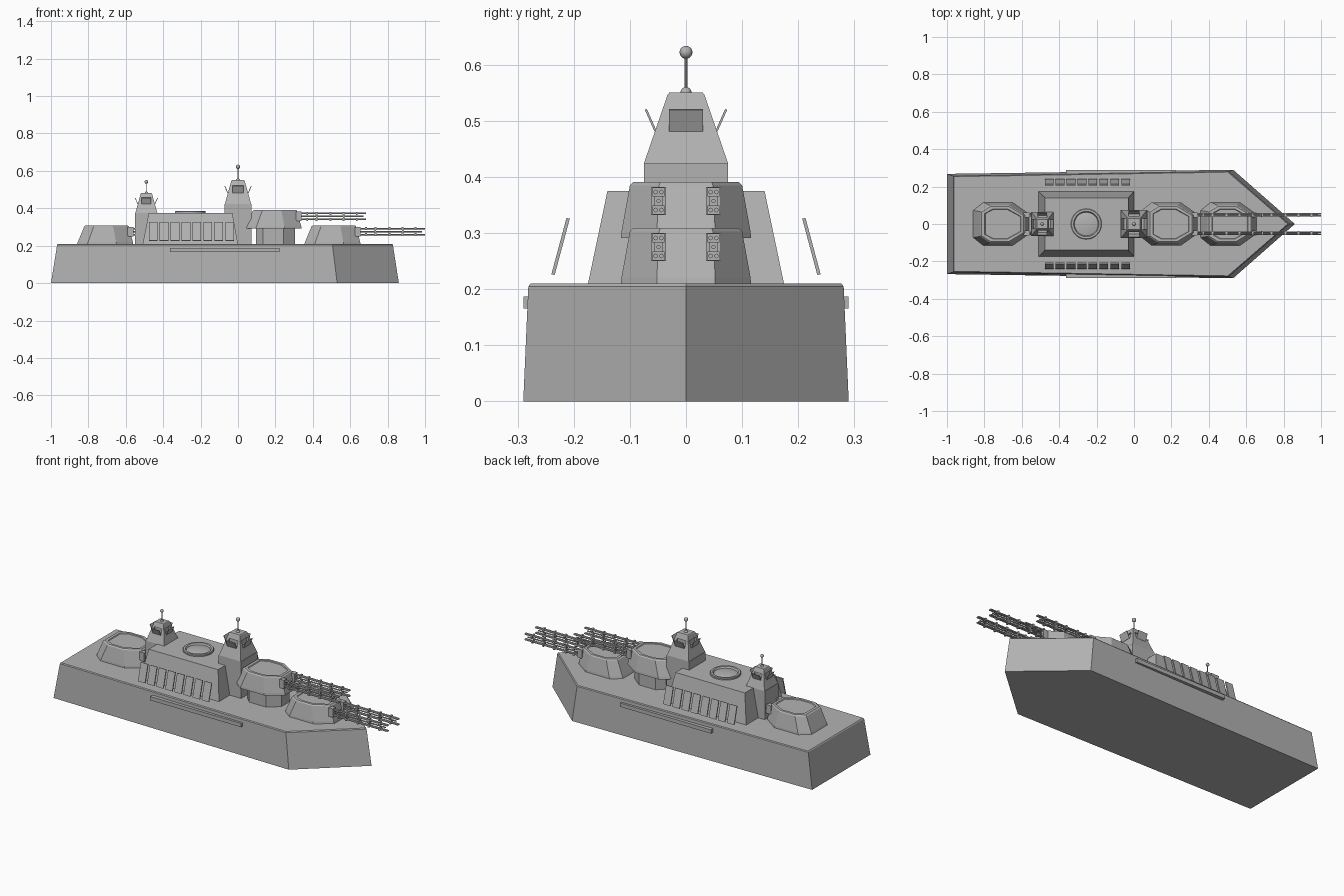
import bpy, bmesh, math
from mathutils import Matrix, Vector

if "Cube" in bpy.data.objects:
    bpy.data.objects.remove(bpy.data.objects["Cube"])

gray = bpy.data.materials.new("hull gray")
gray.diffuse_color = (0.45, 0.45, 0.45, 1)
gray.use_nodes = True
gray.node_tree.nodes["Principled BSDF"].inputs["Base Color"].default_value = gray.diffuse_color


def finish(name, bm):
    bmesh.ops.recalc_face_normals(bm, faces=bm.faces)
    me = bpy.data.meshes.new(name)
    bm.to_mesh(me)
    bm.free()
    me.materials.append(gray)
    ob = bpy.data.objects.new(name, me)
    bpy.context.collection.objects.link(ob)
    return ob


def loft(name, loops):
    """Skin closed loops of 3D points and cap both ends."""
    bm = bmesh.new()
    rings = [[bm.verts.new(p) for p in lp] for lp in loops]
    n = len(rings[0])
    for a, b in zip(rings, rings[1:]):
        for i in range(n):
            j = (i + 1) % n
            bm.faces.new((a[i], a[j], b[j], b[i]))
    bm.faces.new(rings[0][::-1])
    bm.faces.new(rings[-1])
    return finish(name, bm)


def rect(x0, x1, y, z):
    return [(x0, -y, z), (x1, -y, z), (x1, y, z), (x0, y, z)]


def add_box(bm, c, s, rot=None):
    m = Matrix.Translation(c) @ (rot or Matrix()) @ Matrix.Diagonal((*s, 1))
    bmesh.ops.create_cube(bm, size=1, matrix=m)


def add_rod(bm, a, b, r, seg=8):
    a, b = Vector(a), Vector(b)
    q = (b - a).to_track_quat('Z', 'Y').to_matrix().to_4x4()
    bmesh.ops.create_cone(bm, cap_ends=True, segments=seg, radius1=r, radius2=r,
                          depth=(b - a).length, matrix=Matrix.Translation((a + b) / 2) @ q)


def smooth(ob):
    bpy.ops.object.select_all(action='DESELECT')
    ob.select_set(True)
    bpy.context.view_layer.objects.active = ob
    bpy.ops.object.shade_smooth_by_angle(angle=math.radians(35))


# Hull with pointed bow
def hull_ring(xs, ys, xm, ym, xb, z):
    return [(xs, -ys, z), (xm, -ym, z), (xb, 0, z), (xm, ym, z), (xs, ys, z)]


loft("hull", [hull_ring(-1, 0.268, 0.53, 0.29, 0.86, 0),
              hull_ring(-0.967, 0.257, 0.505, 0.281, 0.828, 0.205),
              hull_ring(-0.963, 0.253, 0.502, 0.277, 0.822, 0.21)])

# Side rubbing strips
bm = bmesh.new()
for s in (-1, 1):
    add_box(bm, (-0.07, s * 0.2785, 0.176), (0.585, 0.022, 0.022))
finish("side_strips", bm)

# Superstructure and its round roof hatch
loft("superstructure", [rect(-0.51, 0.0, 0.175, 0.208), rect(-0.477, -0.03, 0.14, 0.375)])


def disc(r, z, n=32):
    return [(-0.255 + r * math.cos(2 * math.pi * i / n), r * math.sin(2 * math.pi * i / n), z)
            for i in range(n)]


smooth(loft("roof_hatch", [disc(0.082, 0.373), disc(0.082, 0.382), disc(0.079, 0.386),
                           disc(0.068, 0.386), disc(0.063, 0.377), disc(0.045, 0.381),
                           disc(0.02, 0.384)]))

# Slanted armour slats along both sides
bm = bmesh.new()
for s in (-1, 1):
    for i in range(8):
        add_box(bm, (-0.454 + i * 0.0586, s * 0.2235, 0.276), (0.046, 0.006, 0.104),
                Matrix.Rotation(s * math.radians(15), 4, 'X'))
finish("armour_slats", bm)


# Gun turrets
def turret_ring(cx, back, front, y, z, cut=1.0):
    yb, yf = 0.072 * cut, 0.052 * cut
    return [(cx + back, -yb, z), (cx + back + 0.055 * cut, -y, z), (cx + front - 0.09 * cut, -y, z),
            (cx + front, -yf, z), (cx + front, yf, z), (cx + front - 0.09 * cut, y, z),
            (cx + back + 0.055 * cut, y, z), (cx + back, yb, z)]


def turret(name, cx, z):
    loft(name, [turret_ring(cx, -0.15, 0.15, 0.116, z),
                turret_ring(cx, -0.146, 0.148, 0.115, z + 0.012),
                turret_ring(cx, -0.112, 0.126, 0.1, z + 0.094, 0.92),
                turret_ring(cx, -0.105, 0.12, 0.094, z + 0.1, 0.88),
                turret_ring(cx, -0.088, 0.105, 0.08, z + 0.1, 0.78),
                turret_ring(cx, -0.085, 0.102, 0.077, z + 0.096, 0.76)])
    bm = bmesh.new()
    x, zc = cx + 0.13, z + 0.066
    for y in (-0.049, 0.049):
        add_box(bm, (x + 0.005, y, zc), (0.03, 0.027, 0.05))        # mounting block
        for dz in (-0.016, 0.016):
            for dy in (-0.005, 0.005):
                add_rod(bm, (x, y + dy, zc + dz), (x + 0.365, y + dy, zc + dz), 0.0042)
            for d in (0.05, 0.1, 0.175, 0.245, 0.315):               # barrel clamps
                add_box(bm, (x + d, y, zc + dz), (0.01, 0.022, 0.016))
        add_rod(bm, (x, y, zc), (x + 0.35, y, zc), 0.004)
        for d in (0.1, 0.245):                                      # tall braces
            add_box(bm, (x + d, y, zc), (0.008, 0.016, 0.046))
    finish(name + "_guns", bm)


turret("front_turret", 0.505, 0.209)
turret("raised_turret", 0.19, 0.291)
turret("rear_turret", -0.71, 0.209)

# Pedestal under the raised turret
loft("turret_pedestal", [turret_ring(0.2, -0.105, 0.105, 0.088, 0.208, 0.7),
                         turret_ring(0.2, -0.105, 0.105, 0.088, 0.293, 0.7)])


# Lookout towers with four windows, open shutters and a mast
def tower(name, cx, z, k):
    loft(name + "_base", [rect(cx - 0.073 * k, cx + 0.073 * k, 0.075 * k, 0.208),
                          rect(cx - 0.073 * k, cx + 0.073 * k, 0.075 * k, z)])
    cabin = loft(name + "_cabin", [rect(cx - 0.07 * k, cx + 0.07 * k, 0.075 * k, z),
                                   rect(cx - 0.036 * k, cx + 0.036 * k, 0.033 * k, z + 0.122 * k),
                                   rect(cx - 0.033 * k, cx + 0.033 * k, 0.03 * k, z + 0.126 * k)])
    cut, shut = bmesh.new(), bmesh.new()
    for i in range(4):
        turn = Matrix.Translation((cx, 0, z)) @ Matrix.Rotation(i * math.pi / 2, 4, 'Z')
        for b, x, h, s, r in ((cut, 0.065, 0.078, (0.06, 0.058, 0.037), 0),
                              (shut, 0.063, 0.077, (0.004, 0.06, 0.042), 24)):
            m = turn @ Matrix.Translation((x * k, 0, h * k)) @ Matrix.Rotation(math.radians(r), 4, 'Y')
            bmesh.ops.create_cube(b, size=1, matrix=m @ Matrix.Diagonal((*(v * k for v in s), 1)))
    cutter = finish(name + "_window_cutter", cut)
    cutter.hide_render = True
    cutter.hide_viewport = True
    mod = cabin.modifiers.new("windows", 'BOOLEAN')
    mod.operation = 'DIFFERENCE'
    mod.solver = 'EXACT'
    mod.object = cutter
    finish(name + "_shutters", shut)
    # Mast, foot and ball
    bm = bmesh.new()
    top = z + 0.126 * k
    add_rod(bm, (cx, 0, top), (cx, 0, top + 0.072 * k), 0.0025 * k)
    for r, h in ((0.01, 0.0), (0.0115, 0.072)):
        bmesh.ops.create_uvsphere(bm, u_segments=16, v_segments=10, radius=r * k,
                                  matrix=Matrix.Translation((cx, 0, top + h * k)))
    smooth(finish(name + "_mast", bm))


tower("front_tower", 0.0, 0.424, 1.0)
tower("rear_tower", -0.49, 0.375, 0.84)
